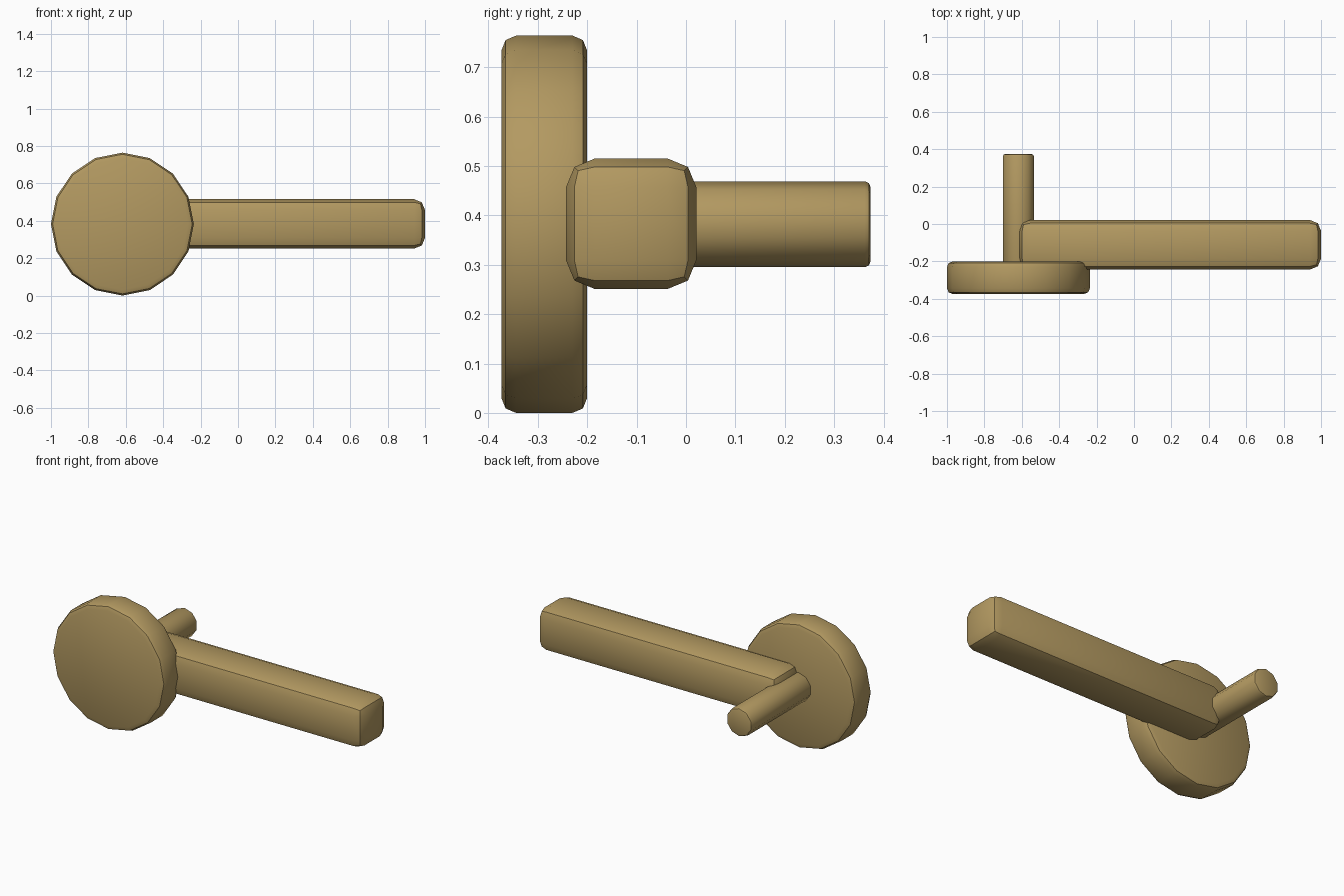
import bpy
import math

cube = bpy.data.objects.get("Cube")
if cube:
    bpy.data.objects.remove(cube, do_unlink=True)

# Single brass colour
BRASS = (0.45, 0.32, 0.12, 1.0)
brass = bpy.data.materials.new("brass")
brass.use_nodes = True
brass.diffuse_color = BRASS
bsdf = next(n for n in brass.node_tree.nodes if n.type == 'BSDF_PRINCIPLED')
bsdf.inputs["Base Color"].default_value = BRASS

AXIS_X = -0.618
AXIS_Z = 0.382


def finish(name, bevel):
    """Name the active object, round its sharp edges and shade it."""
    obj = bpy.context.active_object
    obj.name = obj.data.name = name
    bpy.ops.object.transform_apply(location=False, rotation=True, scale=True)
    mod = obj.modifiers.new("rounded_edges", 'BEVEL')
    mod.width = bevel
    mod.segments = 2
    mod.limit_method = 'ANGLE'
    mod.angle_limit = math.radians(50)
    bpy.ops.object.modifier_apply(modifier=mod.name)
    bpy.ops.object.shade_smooth_by_angle(angle=math.radians(40))
    obj.data.materials.append(brass)
    return obj


def cylinder(name, sides, radius, y0, y1, bevel):
    """Cylinder along y on the shared spindle axis."""
    bpy.ops.mesh.primitive_cylinder_add(
        vertices=sides, radius=radius, depth=y1 - y0,
        location=(AXIS_X, (y0 + y1) / 2, AXIS_Z),
        rotation=(math.pi / 2, 0, 0))
    return finish(name, bevel)


# Round plate at the front
cylinder("round_plate", 16, 0.382, -0.374, -0.2, 0.03)

# Spindle running back from the plate
cylinder("spindle", 10, 0.087, -0.28, 0.374, 0.012)

# Long square lever arm
x0, x1 = -0.615, 1.0
bpy.ops.mesh.primitive_cube_add(size=1, location=((x0 + x1) / 2, -0.111, 0.383))
bpy.context.active_object.scale = (x1 - x0, 0.264, 0.264)
finish("lever_arm", 0.058)
